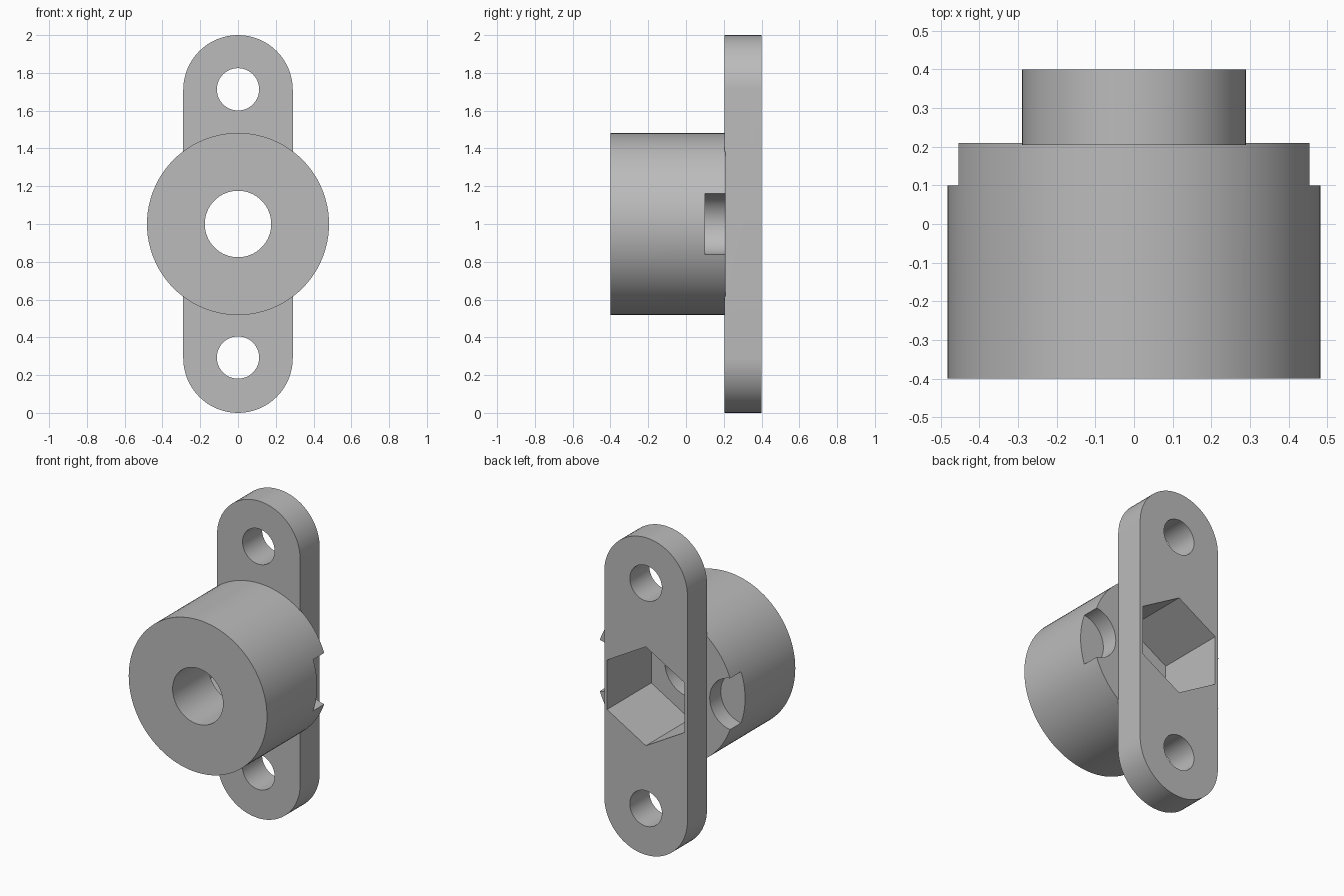
import bpy, bmesh, math

if "Cube" in bpy.data.objects:
    bpy.data.objects.remove(bpy.data.objects["Cube"])

grey = bpy.data.materials.new("plain grey")
grey.diffuse_color = (0.5, 0.5, 0.5, 1)
grey.use_nodes = True
grey.node_tree.nodes["Principled BSDF"].inputs["Base Color"].default_value = grey.diffuse_color


def circle(x, z, r, n=64, start=0.0, sweep=2 * math.pi, closed=True):
    """Points of a circle or arc in the XZ plane."""
    steps = n if closed else n - 1
    return [(x + r * math.cos(start + sweep * i / steps),
             z + r * math.sin(start + sweep * i / steps)) for i in range(n)]


def prism(name, outline, y0, y1):
    """Extrude an XZ outline along y."""
    bm = bmesh.new()
    face = bm.faces.new([bm.verts.new((x, y0, z)) for x, z in outline])
    out = bmesh.ops.extrude_face_region(bm, geom=[face])
    moved = [v for v in out["geom"] if isinstance(v, bmesh.types.BMVert)]
    bmesh.ops.translate(bm, vec=(0, y1 - y0, 0), verts=moved)
    bmesh.ops.recalc_face_normals(bm, faces=bm.faces)
    mesh = bpy.data.meshes.new(name)
    bm.to_mesh(mesh)
    bm.free()
    mesh.materials.append(grey)
    obj = bpy.data.objects.new(name, mesh)
    bpy.context.collection.objects.link(obj)
    return obj


def combine(target, tool, operation):
    """Apply a boolean and discard the tool."""
    mod = target.modifiers.new("boolean", "BOOLEAN")
    mod.operation, mod.object, mod.solver = operation, tool, "EXACT"
    bpy.context.view_layer.objects.active = target
    bpy.ops.object.modifier_apply(modifier=mod.name)
    bpy.data.objects.remove(tool)


# Round barrel with a scooped relief on each side
body = prism("flanged_barrel", circle(0, 1, 0.482, 96), -0.4, 0.21)
for side in (-1, 1):
    scoop = prism("side_scoop", circle(side * 0.475, 1, 0.163, 48), 0.1, 0.3)
    combine(body, scoop, "DIFFERENCE")

# Mounting flange with rounded ends
ends = (circle(0, 1.71, 0.29, 33, 0, math.pi, False)
        + circle(0, 0.29, 0.29, 33, math.pi, math.pi, False))
combine(body, prism("flange", ends, 0.205, 0.4), "UNION")

# Screw holes, central bore and hexagonal pocket in the back
for z in (0.293, 1.713):
    combine(body, prism("screw_hole", circle(0, z, 0.112, 48), 0.1, 0.5), "DIFFERENCE")
combine(body, prism("bore", circle(0, 1, 0.176, 64), -0.5, 0.3), "DIFFERENCE")
hexagon = circle(0, 1, 0.312, 6, math.pi / 2)
combine(body, prism("hex_pocket", hexagon, -0.04, 0.5), "DIFFERENCE")

# Smooth the curved walls, keep rims sharp
bpy.ops.object.select_all(action="DESELECT")
body.select_set(True)
bpy.context.view_layer.objects.active = body
bpy.ops.object.shade_smooth_by_angle(angle=math.radians(30))
